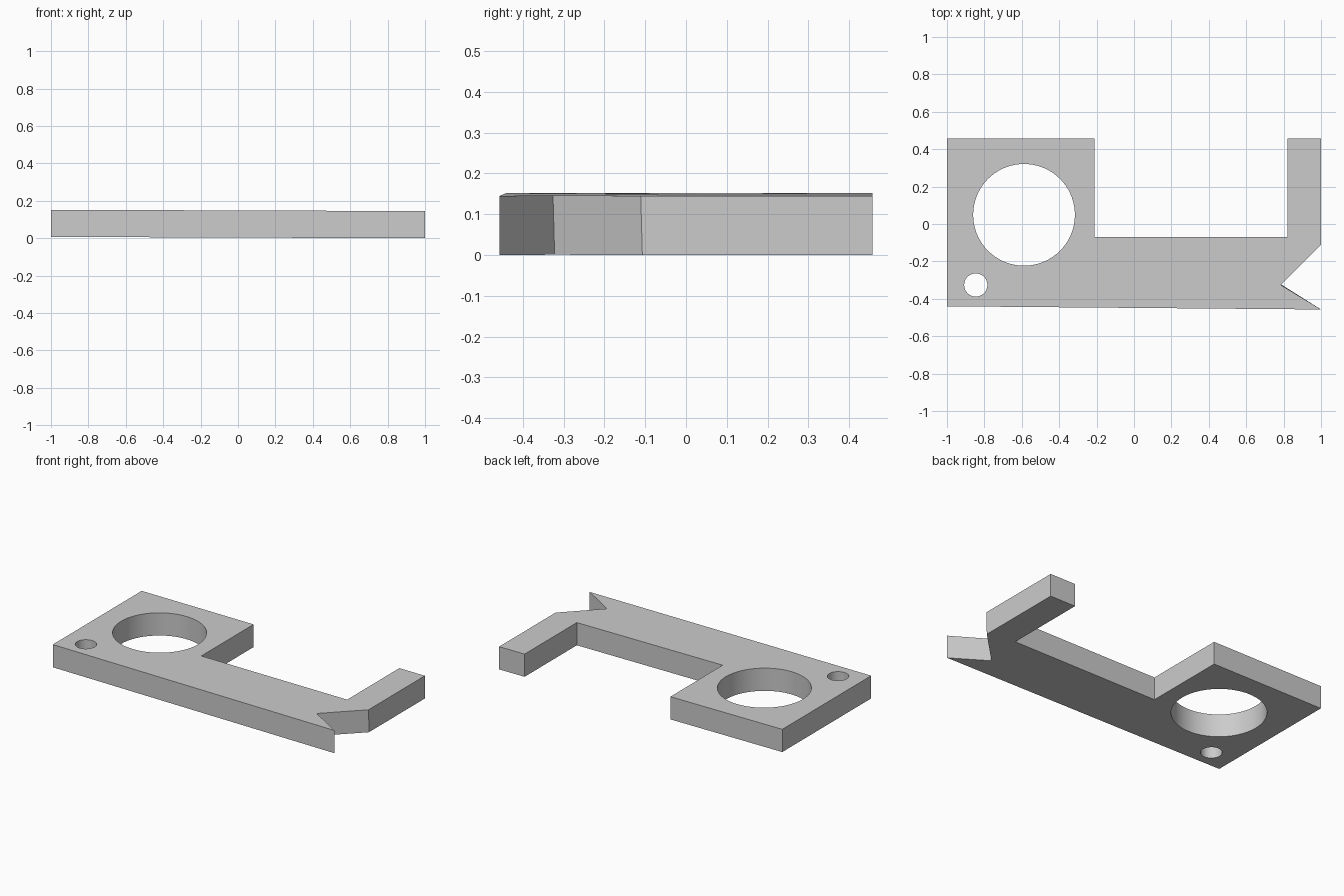
import bpy, math
from mathutils import Vector

if "Cube" in bpy.data.objects:
    bpy.data.objects.remove(bpy.data.objects["Cube"])

THICK = 0.145   # plate thickness
TILT = 0.0035   # slight rise of the plate towards -x

# Outline of the plate: ring block, arm, hook and V notch
outline = [(-1, -0.44), (1, -0.457), (0.785, -0.322), (1, -0.107), (1, 0.457),
           (0.82, 0.457), (0.82, -0.07), (-0.21, -0.07), (-0.21, 0.457), (-1, 0.457)]


def circle(cx, cy, r, n):
    return [(cx + r * math.cos(2 * math.pi * i / n),
             cy + r * math.sin(2 * math.pi * i / n)) for i in range(n)]


# Finger hole and keyring hole
loops = [outline, circle(-0.588, 0.049, 0.272, 72), circle(-0.846, -0.326, 0.062, 40)]

# Filled flat curve, extruded to the plate thickness
curve = bpy.data.curves.new("plate_profile", 'CURVE')
curve.dimensions = '2D'
curve.fill_mode = 'BOTH'
curve.extrude = THICK / 2
for pts in loops:
    spline = curve.splines.new('POLY')
    spline.points.add(len(pts) - 1)
    for p, (x, y) in zip(spline.points, pts):
        p.co = (x, y, 0, 1)
    spline.use_cyclic_u = True
plate = bpy.data.objects.new("hook_plate", curve)
bpy.context.collection.objects.link(plate)
plate.select_set(True)
bpy.context.view_layer.objects.active = plate
bpy.ops.object.convert(target='MESH')
plate = bpy.context.object
plate.name = "hook_plate"

# Weld the caps to the walls and set the plate on the ground with its slight tilt
bpy.ops.object.mode_set(mode='EDIT')
bpy.ops.mesh.select_all(action='SELECT')
bpy.ops.mesh.remove_doubles(threshold=0.0005)
bpy.ops.mesh.normals_make_consistent(inside=False)
bpy.ops.object.mode_set(mode='OBJECT')
for v in plate.data.vertices:
    top = v.co.z > 0
    v.co.z += THICK / 2 + TILT * (1 - v.co.x)
    if top and v.co.x > 0.7 and -0.4 < v.co.y < -0.09:
        v.co.y -= 0.004     # notch walls lean a little
bpy.ops.object.shade_smooth_by_angle(angle=math.radians(30))

# Plain grey finish
grey = bpy.data.materials.new("light_grey")
grey.diffuse_color = (0.6, 0.6, 0.6, 1)
grey.use_nodes = True
grey.node_tree.nodes["Principled BSDF"].inputs["Base Color"].default_value = grey.diffuse_color
plate.data.materials.clear()
plate.data.materials.append(grey)
